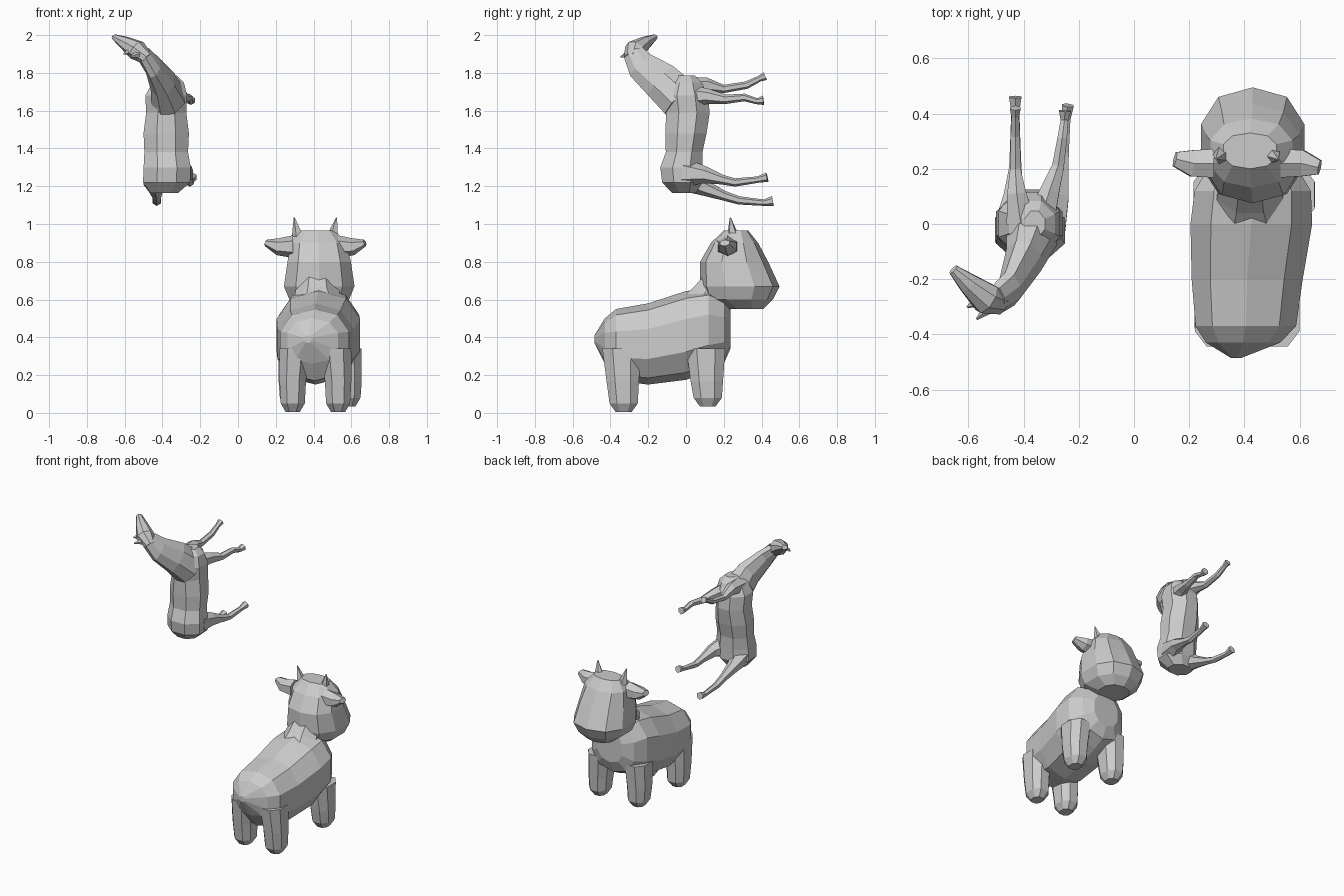
import bpy, bmesh, math
from mathutils import Vector


def loft(name, stations, side=(1, 0, 0), normal=None, sides=8, power=1.0):
    """Skin flat-faced rings; station = x, y, z, half width, half depth."""
    bm = bmesh.new()
    pts = [Vector(s[:3]) for s in stations]
    rings = []
    for i, s in enumerate(stations):
        t = Vector(normal) if normal else pts[min(i + 1, len(pts) - 1)] - pts[max(i - 1, 0)]
        t.normalize()
        u = Vector(side)
        u = (u - t * u.dot(t)).normalized()
        v = t.cross(u)
        a, b = s[3], s[-1]
        ring = []
        for k in range(sides):
            ang = 2 * math.pi * (k + 0.5) / sides
            c, d = math.cos(ang), math.sin(ang)
            c = math.copysign(abs(c) ** power, c)
            d = math.copysign(abs(d) ** power, d)
            ring.append(bm.verts.new(pts[i] + u * a * c + v * b * d))
        rings.append(ring)
    for r0, r1 in zip(rings, rings[1:]):
        for k in range(sides):
            n = (k + 1) % sides
            bm.faces.new((r0[k], r0[n], r1[n], r1[k]))
    bm.faces.new(list(reversed(rings[0])))
    bm.faces.new(rings[-1])
    bmesh.ops.recalc_face_normals(bm, faces=bm.faces)
    mesh = bpy.data.meshes.new(name)
    bm.to_mesh(mesh)
    bm.free()
    obj = bpy.data.objects.new(name, mesh)
    bpy.context.collection.objects.link(obj)
    return obj


# ---- Stout calf, facing +y ----
loft("calf_body", [
    (0.37, -0.485, 0.39, 0.02, 0.02),
    (0.395, -0.43, 0.38, 0.14, 0.12),
    (0.405, -0.37, 0.36, 0.19, 0.19),
    (0.41, -0.20, 0.365, 0.21, 0.215),
    (0.425, 0.00, 0.41, 0.23, 0.235),
    (0.43, 0.12, 0.44, 0.22, 0.22),
    (0.43, 0.20, 0.44, 0.17, 0.18),
    (0.43, 0.235, 0.45, 0.10, 0.11)], normal=(0, 1, 0), sides=10, power=0.85)

loft("calf_neck", [
    (0.425, 0.06, 0.50, 0.18, 0.15),
    (0.42, 0.13, 0.60, 0.13, 0.12),
    (0.42, 0.19, 0.68, 0.11, 0.11)])

# Head rings are stacked upwards, widest at the muzzle
loft("calf_head", [
    (0.43, 0.31, 0.55, 0.10, 0.10),
    (0.43, 0.28, 0.60, 0.165, 0.18),
    (0.43, 0.285, 0.67, 0.195, 0.21),
    (0.43, 0.255, 0.80, 0.175, 0.18),
    (0.425, 0.257, 0.90, 0.155, 0.125),
    (0.42, 0.265, 0.965, 0.10, 0.065)], normal=(0, 0, 1), sides=10, power=0.85)

for word, s in (("left", -1), ("right", 1)):
    # Ears and horns
    cx = 0.41
    loft(f"calf_{word}_ear", [
        (cx + s * 0.12, 0.22, 0.88, 0.06, 0.06),
        (cx + s * 0.20, 0.22, 0.88, 0.055, 0.045),
        (cx + s * 0.262, 0.22 - s * 0.015, 0.90, 0.03, 0.018)],
        side=(0, 1, 0), sides=6)
    loft(f"calf_{word}_horn", [
        (cx + s * 0.09, 0.25, 0.93, 0.035),
        (cx + s * 0.112, 0.235, 1.035, 0.003)], normal=(0, 0, 1), sides=5)
    # Legs, with the front pair swung slightly towards +x
    for end, x, y, z in (("hind", 0.41 + s * 0.12, -0.33, 0.0),
                         ("front", 0.435 + s * 0.15, 0.115, 0.03)):
        loft(f"calf_{word}_{end}_leg", [
            (x, y, z + 0.005, 0.04, 0.045),
            (x, y, z + 0.05, 0.068, 0.08),
            (x, y - 0.005, 0.17, 0.075, 0.092),
            (x - s * 0.01, y - 0.01, 0.34, 0.085, 0.11)],
            normal=(0, 0, 1), power=0.85)

# ---- Slim foal, standing on end with its legs towards +y ----
loft("foal_body", [
    (-0.39, -0.01, 1.165, 0.08, 0.07),
    (-0.378, -0.02, 1.22, 0.135, 0.115),
    (-0.375, -0.025, 1.30, 0.135, 0.12),
    (-0.38, -0.01, 1.38, 0.125, 0.105),
    (-0.38, 0.00, 1.48, 0.13, 0.118),
    (-0.38, 0.01, 1.59, 0.115, 0.125),
    (-0.38, 0.00, 1.68, 0.12, 0.125),
    (-0.37, 0.00, 1.75, 0.09, 0.09),
    (-0.36, 0.00, 1.785, 0.04, 0.05)], normal=(0, 0, 1))

loft("foal_neck", [
    (-0.37, -0.03, 1.66, 0.10, 0.12),
    (-0.40, -0.13, 1.755, 0.07, 0.11),
    (-0.45, -0.235, 1.835, 0.045, 0.085),
    (-0.50, -0.275, 1.90, 0.04, 0.06)])

loft("foal_head", [
    (-0.48, -0.29, 1.875, 0.035, 0.04),
    (-0.535, -0.27, 1.92, 0.055, 0.06),
    (-0.60, -0.215, 1.96, 0.035, 0.04),
    (-0.655, -0.165, 1.99, 0.015, 0.02)], side=(0, 0, 1))

for word, base, tip in (("left", (-0.56, -0.28, 1.92), (-0.605, -0.30, 1.90)),
                        ("right", (-0.52, -0.30, 1.90), (-0.57, -0.345, 1.885))):
    loft(f"foal_{word}_ear", [(*base, 0.025), (*tip, 0.004)], sides=5)

# Thin legs ending in small hooves
legs = {
    "left_front": [(-0.41, 0.01, 1.72, 0.06), (-0.425, 0.11, 1.735, 0.04),
                   (-0.43, 0.20, 1.715, 0.022), (-0.43, 0.32, 1.735, 0.02),
                   (-0.43, 0.39, 1.77, 0.016), (-0.43, 0.42, 1.783, 0.022)],
    "right_front": [(-0.34, 0.01, 1.68, 0.06), (-0.305, 0.12, 1.675, 0.04),
                    (-0.275, 0.21, 1.66, 0.025), (-0.26, 0.31, 1.67, 0.02),
                    (-0.252, 0.375, 1.65, 0.016), (-0.25, 0.41, 1.655, 0.025)],
    "left_hind": [(-0.44, 0.00, 1.24, 0.07), (-0.435, 0.10, 1.19, 0.042),
                  (-0.43, 0.20, 1.15, 0.026), (-0.43, 0.28, 1.125, 0.022),
                  (-0.43, 0.41, 1.113, 0.017), (-0.43, 0.46, 1.122, 0.026)],
    "right_hind": [(-0.31, 0.00, 1.27, 0.075), (-0.275, 0.10, 1.26, 0.045),
                   (-0.26, 0.19, 1.235, 0.026), (-0.255, 0.26, 1.22, 0.022),
                   (-0.245, 0.38, 1.235, 0.017), (-0.24, 0.43, 1.248, 0.025)]}
for word, path in legs.items():
    loft(f"foal_{word}_leg", path, sides=6)
